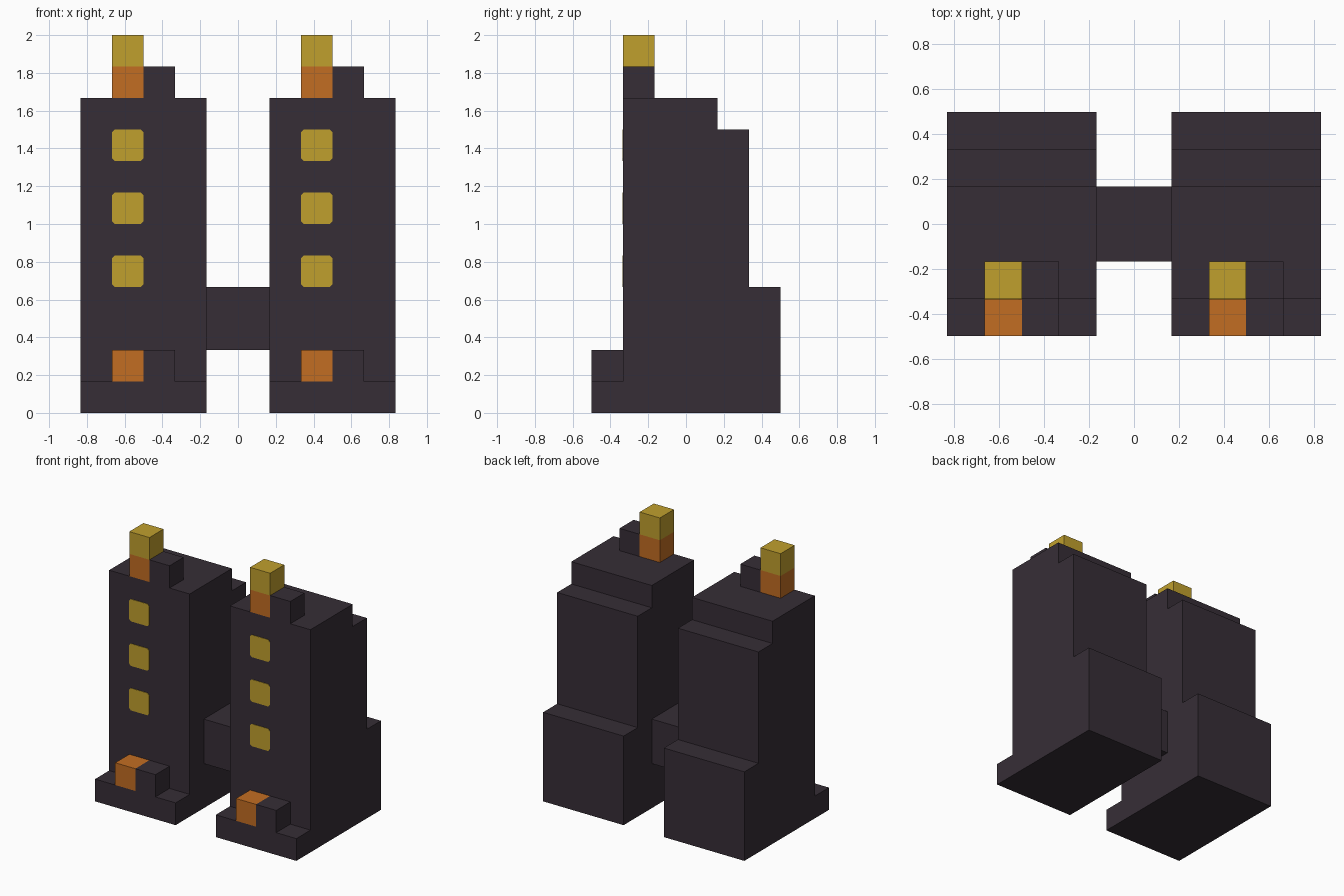
import bpy
import bmesh
from mathutils import Vector

cube = bpy.data.objects.get("Cube")
if cube:
    bpy.data.objects.remove(cube, do_unlink=True)

U = 1 / 6  # building module


def material(name, rgb):
    m = bpy.data.materials.new(name)
    m.use_nodes = True
    m.diffuse_color = (*rgb, 1)
    bsdf = next(n for n in m.node_tree.nodes if n.type == "BSDF_PRINCIPLED")
    bsdf.inputs["Base Color"].default_value = (*rgb, 1)
    return m


dark = material("dark stone", (0.037, 0.027, 0.037))
orange = material("orange", (0.54, 0.153, 0.016))
yellow = material("yellow", (0.53, 0.35, 0.027))


def prism(name, points, direction, mat):
    """Extrude a closed outline (in modules) along a direction."""
    bm = bmesh.new()
    face = bm.faces.new([bm.verts.new(Vector(p) * U) for p in points])
    ext = bmesh.ops.extrude_face_region(bm, geom=[face])
    verts = [v for v in ext["geom"] if isinstance(v, bmesh.types.BMVert)]
    bmesh.ops.translate(bm, verts=verts, vec=Vector(direction) * U)
    bmesh.ops.recalc_face_normals(bm, faces=bm.faces)
    mesh = bpy.data.meshes.new(name)
    bm.to_mesh(mesh)
    bm.free()
    mesh.materials.append(mat)
    obj = bpy.data.objects.new(name, mesh)
    bpy.context.collection.objects.link(obj)
    return obj


def box(name, x, y, z, mat):
    base = [(x[0], y[0], z[0]), (x[1], y[0], z[0]),
            (x[1], y[1], z[0]), (x[0], y[1], z[0])]
    return prism(name, base, (0, 0, z[1] - z[0]), mat)


# Stepped side outline of a tower, as (y, z)
OUTLINE = [(-3, 0), (3, 0), (3, 4), (2, 4), (2, 9), (1, 9),
           (1, 10), (-2, 10), (-2, 1), (-3, 1)]


def window(name, x, z):
    """Thin plate with clipped corners on the front wall."""
    c, e = 0.5, 0.41
    ring = [(-e, -c), (e, -c), (c, -e), (c, e),
            (e, c), (-e, c), (-c, e), (-c, -e)]
    pts = [(x + c + a, -2.02, z + c + b) for a, b in ring]
    prism(name, pts, (0, 0.03, 0), yellow)


# Two identical towers
for side, x in (("right", -5), ("left", 1)):
    prism(side + "_tower", [(x, y, z) for y, z in OUTLINE], (4, 0, 0), dark)
    # Entrance blocks on the front step
    box(side + "_entrance_orange", (x + 1, x + 2), (-3, -2), (1, 2), orange)
    box(side + "_entrance_dark", (x + 2, x + 3), (-3, -2), (1, 2), dark)
    # Roof blocks and lamp
    box(side + "_roof_orange", (x + 1, x + 2), (-2, -1), (10, 11), orange)
    box(side + "_roof_dark", (x + 2, x + 3), (-2, -1), (10, 11), dark)
    box(side + "_roof_lamp", (x + 1, x + 2), (-2, -1), (11, 12), yellow)
    # Column of windows
    for i in range(3):
        window(f"{side}_window_{i + 1}", x + 1, 4 + 2 * i)

# Bridge between the towers
box("bridge", (-1, 1), (-1, 1), (2, 4), dark)
